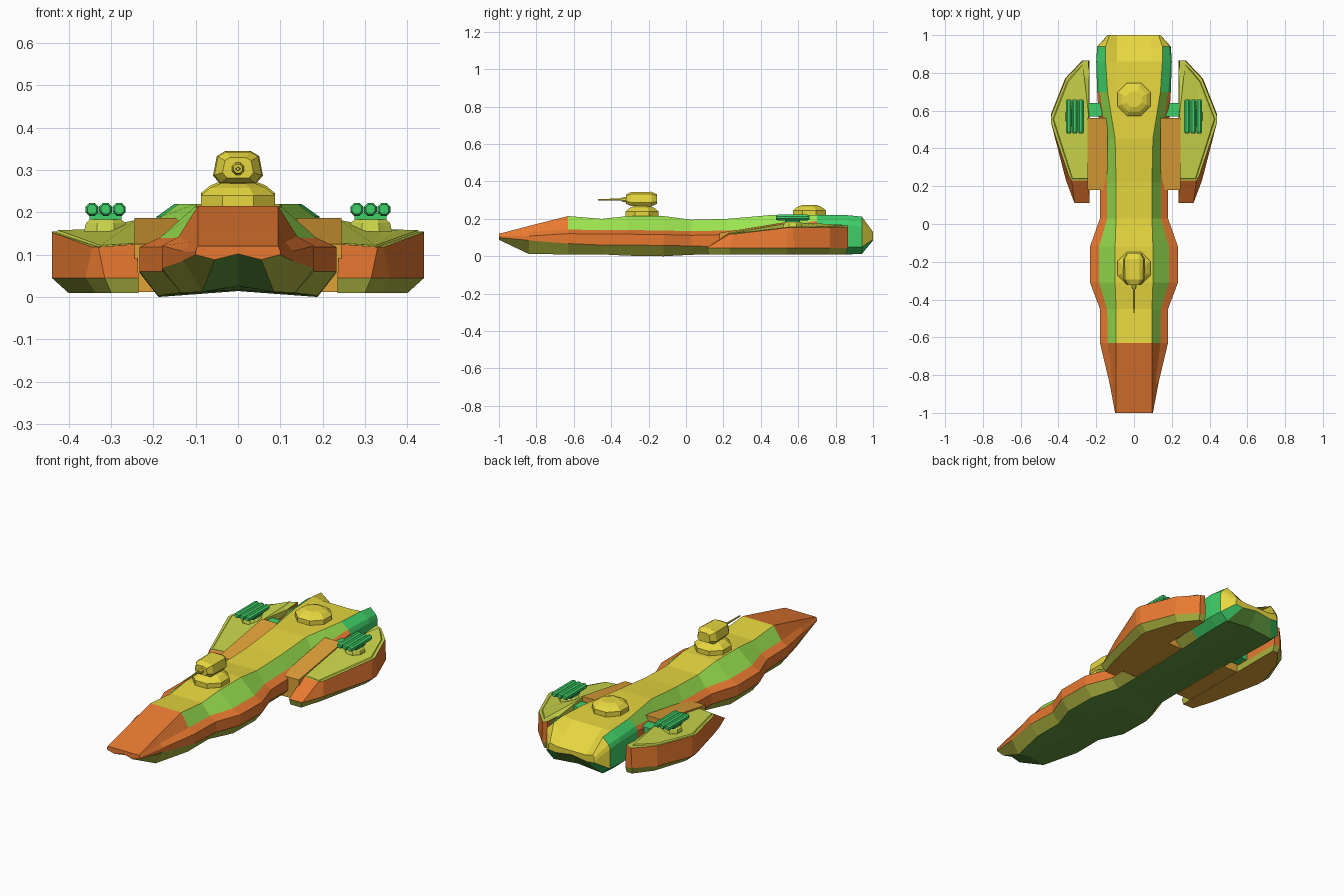
import bpy, bmesh, math

if "Cube" in bpy.data.objects:
    bpy.data.objects.remove(bpy.data.objects["Cube"])

def mat(name, r, g, b):
    m = bpy.data.materials.new(name)
    m.diffuse_color = (r, g, b, 1)
    m.use_nodes = True
    m.node_tree.nodes["Principled BSDF"].inputs["Base Color"].default_value = m.diffuse_color
    return m

YEL = mat("yellow", .80, .68, .05)
ORA = mat("orange", .80, .19, .03)
LIM = mat("lime", .33, .78, .08)
OLI = mat("olive", .40, .44, .05)
GRN = mat("green", .05, .63, .14)
DEK = mat("deck_lime", .60, .68, .07)
AMB = mat("amber", .75, .36, .04)
UND = mat("underside_green", .12, .32, .05)

def loft(name, rings, mats, pick=lambda seg, strip: 0, caps=(0, 0)):
    """Skin a list of equal-length rings and close both ends."""
    bm = bmesh.new()
    vs = [[bm.verts.new(p) for p in r] for r in rings]
    n = len(rings[0])
    for i in range(len(vs) - 1):
        for k in range(n):
            j = (k + 1) % n
            f = bm.faces.new((vs[i][k], vs[i][j], vs[i + 1][j], vs[i + 1][k]))
            f.material_index = pick(i, k)
    for ring, c in ((vs[0], caps[0]), (vs[-1], caps[1])):
        bm.faces.new(ring).material_index = c
    bmesh.ops.recalc_face_normals(bm, faces=bm.faces)
    me = bpy.data.meshes.new(name)
    bm.to_mesh(me)
    bm.free()
    for m in mats:
        me.materials.append(m)
    ob = bpy.data.objects.new(name, me)
    bpy.context.collection.objects.link(ob)
    return ob

def circle(x, y, z, r, n, axis="z", turn=0.5):
    out = []
    for k in range(n):
        a = 2 * math.pi * (k + turn) / n
        c, s = r * math.cos(a), r * math.sin(a)
        out.append((x + c, y + s, z) if axis == "z" else (x + c, y, z + s))
    return out

def box(name, x0, x1, y0, y1, z0, z1, m, z1_back=None):
    zb = z1 if z1_back is None else z1_back
    return loft(name, [[(x0, y, z0), (x1, y, z0), (x1, y, z), (x0, y, z)]
                       for y, z in ((y0, z1), (y1, zb))], [m])

def mirror(ob):
    ob.modifiers.new("mirror", "MIRROR").use_axis[0] = True

# Main hull: y, centre top z, top x, top z, shoulder x, shoulder z, side x, lower side z, bottom z
HULL = [
    (-1.0, .120, .095, .120, .097, .117, .10, .100, .088),
    (-.84, .162, .095, .162, .112, .130, .13, .085, .012),
    (-.63, .215, .095, .215, .140, .143, .18, .068, .010),
    (-.45, .200, .095, .200, .142, .140, .18, .060, .010),
    (-.31, .215, .100, .215, .185, .140, .233, .060, .003),
    (-.12, .215, .100, .215, .185, .138, .233, .058, .000),
    (.03, .195, .095, .195, .142, .134, .18, .055, .008),
    (.22, .200, .095, .200, .142, .138, .18, .050, .010),
    (.45, .220, .100, .220, .145, .145, .18, .050, .010),
    (.70, .220, .140, .220, .182, .190, .195, .050, .010),
    (.86, .215, .150, .220, .192, .190, .20, .050, .010),
    (.94, .165, .150, .212, .185, .180, .195, .050, .012),
    (1.0, .120, .130, .130, .138, .120, .14, .090, .085)]
rings = []
for y, zc, xt, zt, xm, zm, xs, zl, zb in HULL:
    r = [(xs - .045, y, zb), (xs, y, zl), (xs, y, max(zm - .022, zl + .008)),
         (xm, y, zm), (xt, y, zt), (.09, y, zc)]
    rings.append([(0, y, zb + .014)] + r + [(-x, y, z) for x, y, z in reversed(r)])

def hull_colour(seg, k):
    k = min(k, 12 - k)
    if seg < 2 and k >= 2:
        return 2
    if seg == 11 and k in (2, 3, 4):
        return 3
    if seg >= 9 and k in (1, 2, 3, 4):
        return 5
    return (0, 1, 2, 2, 4, 3, 3)[k]

loft("main_hull", rings, [UND, OLI, ORA, YEL, LIM, GRN], hull_colour, (2, 3))

# Side pods: outlines for bottom, lower side and deck edge
LOW = [(.235, .11), (.315, .11), (.36, .23), (.44, .54),
       (.44, .58), (.365, .77), (.275, .865), (.235, .865)]
DECK = [(.24, .23, .125), (.33, .23, .118), (.44, .54, .153), (.44, .57, .155),
        (.36, .77, .155), (.27, .865, .155), (.24, .865, .165)]
bottom = [(.235 + (x - .235) * .81, .5 + (y - .5) * .97, .01) for x, y in LOW]
lower = [(x, y, .045) for x, y in LOW]
upper = [DECK[0], DECK[1], (.345, .255, .118)] + DECK[2:]
pod = loft("side_pod", [bottom, lower, upper], [OLI, ORA, DEK, AMB],
           lambda s, k: s, (3, 2))
mirror(pod)
# Raised deck slab rising towards the hull
slab = loft("pod_deck", [[(.236, .23, .11), (.335, .235, .11), (.432, .555, .15), (.355, .76, .15),
                          (.27, .85, .15), (.236, .85, .15)],
                         [(.24, .24, .127), (.325, .24, .122), (.425, .555, .158), (.35, .75, .16),
                          (.27, .845, .168), (.24, .57, .182)]], [DEK])
mirror(slab)

# Links between the hull and the pods
mirror(box("wing_root", .14, .245, .18, .56, .012, .125, AMB, .187))
mirror(box("pod_strut", .17, .25, .57, .64, .05, .165, GRN))

# Triple launchers on the pods
base = loft("launcher_base", [circle(.313, .57, z, r, 8) for z, r in
                              ((.155, .055), (.175, .05), (.192, .03))], [DEK])
mirror(base)
mirror(box("launcher_cradle", .275, .351, .53, .61, .183, .198, GRN))
for i in (-1, 0, 1):
    x = .313 + i * .032
    tube = loft("launcher_tube", [circle(x, y, .207, r, 8, "y") for y, r in
                                  ((.48, .012), (.49, .0165), (.65, .0165), (.66, .012))], [GRN])
    mirror(tube)

# Faceted turret mounts on the spine
for name, y, h in (("front_turret_mount", -.235, .20), ("rear_turret_mount", .66, .205)):
    loft(name, [circle(0, y, h + dz, r, 8) for dz, r in
                ((0, .095), (.04, .095), (.058, .072), (.068, .045))], [YEL])

# Front turret head and gun
head = []
for y, s in ((-.322, .62), (-.295, .95), (-.185, 1), (-.155, .65)):
    half = [(.042, -.038), (.059, -.018), (.05, .028), (.03, .04)]
    pts = half + [(-x, z) for x, z in reversed(half)]
    head.append([(x * s, y, .305 + z * s) for x, z in pts])
loft("turret_head", head, [YEL])
loft("gun_mantlet", [circle(0, y, .303, r, 8, "y") for y, r in
                     ((-.32, .016), (-.345, .011))], [YEL])
loft("gun_barrel", [circle(0, y, .303, r, 8, "y") for y, r in
                    ((-.33, .006), (-.47, .004))], [YEL])
